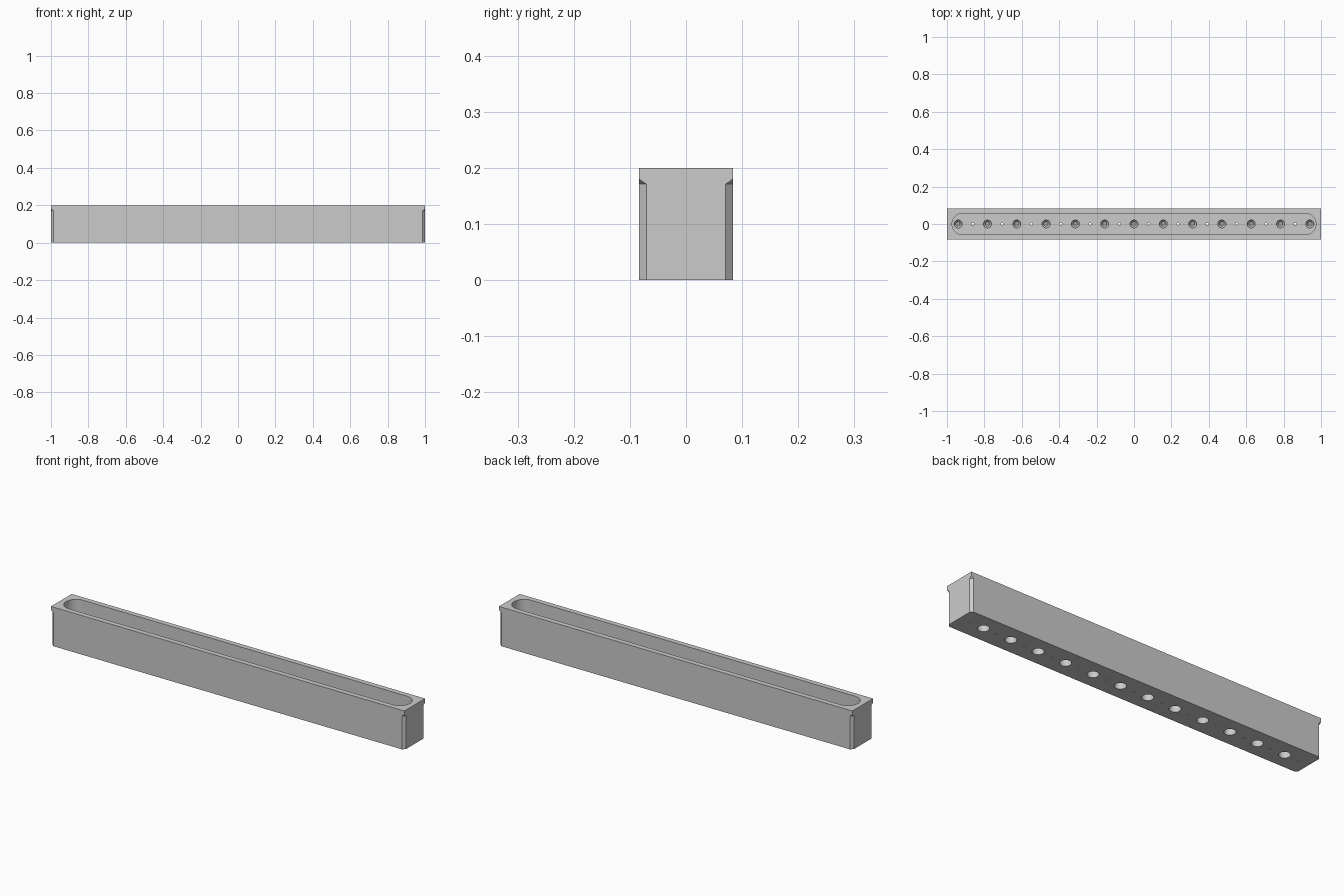
import bpy
import bmesh
import math

cube = bpy.data.objects.get("Cube")
if cube:
    bpy.data.objects.remove(cube, do_unlink=True)

LENGTH, WIDTH, HEIGHT = 2.0, 0.167, 0.2
FLOOR = 0.06          # height of the trough floor
PITCH = 0.1567        # spacing of the holes
EPS = 0.02            # how far cutters stick out

grey = bpy.data.materials.new("light grey")
grey.use_nodes = True
colour = (0.6, 0.6, 0.6, 1)
grey.diffuse_color = colour
grey.node_tree.nodes["Principled BSDF"].inputs["Base Color"].default_value = colour


def loft(bm, rings):
    """Closed solid through rings of equal point count, capped at both ends."""
    loops = [[bm.verts.new(p) for p in ring] for ring in rings]
    n = len(loops[0])
    for low, high in zip(loops, loops[1:]):
        for i in range(n):
            j = (i + 1) % n
            bm.faces.new((low[i], low[j], high[j], high[i]))
    bm.faces.new(loops[0][::-1])
    bm.faces.new(loops[-1])


def circle(x, r, z, n=32):
    steps = [2 * math.pi * i / n for i in range(n)]
    return [(x + r * math.cos(a), r * math.sin(a), z) for a in steps]


def make_object(name, bm):
    bmesh.ops.recalc_face_normals(bm, faces=bm.faces)
    mesh = bpy.data.meshes.new(name)
    bm.to_mesh(mesh)
    bm.free()
    obj = bpy.data.objects.new(name, mesh)
    bpy.context.collection.objects.link(obj)
    return obj


def cut(target, bm):
    """Subtract a bmesh solid from the target and discard the cutter."""
    cutter = make_object("cutter", bm)
    cutter.hide_render = True
    mod = target.modifiers.new("cut", "BOOLEAN")
    mod.operation = "DIFFERENCE"
    mod.solver = "EXACT"
    mod.object = cutter
    bpy.ops.object.select_all(action="DESELECT")
    target.select_set(True)
    bpy.context.view_layer.objects.active = target
    bpy.ops.object.modifier_apply(modifier=mod.name)
    bpy.data.objects.remove(cutter, do_unlink=True)


# Solid bar
bm = bmesh.new()
bmesh.ops.create_cube(bm, size=1)
for v in bm.verts:
    v.co = (v.co.x * LENGTH, v.co.y * WIDTH, (v.co.z + 0.5) * HEIGHT)
bar = make_object("trough_bar", bm)
bar.data.materials.append(grey)

# Long round-ended trough in the top
bm = bmesh.new()
radius, reach, n = 0.057, 0.916, 32
outline = []
for side in (1, -1):
    for i in range(n + 1):
        a = -math.pi / 2 + math.pi * i / n
        outline.append((side * (reach + radius * math.cos(a)), side * radius * math.sin(a)))
loft(bm, [[(x, y, z) for x, y in outline] for z in (FLOOR, HEIGHT + EPS)])
cut(bar, bm)

# Stepped holes from the trough floor, and wide sockets from below between them
bm = bmesh.new()
stepped = [(0.004, -EPS), (0.004, 0.02), (0.011, 0.02), (0.011, 0.04),
           (0.021, 0.05), (0.021, FLOOR + EPS)]
socket = [(0.027, -EPS), (0.027, 0.045), (0.007, 0.045), (0.007, FLOOR + EPS)]
for count, profile in ((13, stepped), (12, socket)):
    for i in range(count):
        x = (i - (count - 1) / 2) * PITCH
        loft(bm, [circle(x, r, z) for r, z in profile])
cut(bar, bm)

# Chamfered corner edges, stopping under a sloped lip
bm = bmesh.new()
leg, out, stop = 0.013, 0.01, 0.171
big = leg + 2 * out
peak = stop + 0.009 * big / leg
for sx in (1, -1):
    for sy in (1, -1):
        cx, cy = sx * (LENGTH / 2 + out), sy * (WIDTH / 2 + out)
        corner = [(cx, cy), (cx - sx * big, cy), (cx, cy - sy * big)]
        loft(bm, [[(x, y, -EPS) for x, y in corner],
                  [(x, y, z) for (x, y), z in zip(corner, (peak, stop, stop))]])
cut(bar, bm)

bpy.ops.object.shade_smooth_by_angle(angle=math.radians(30))
